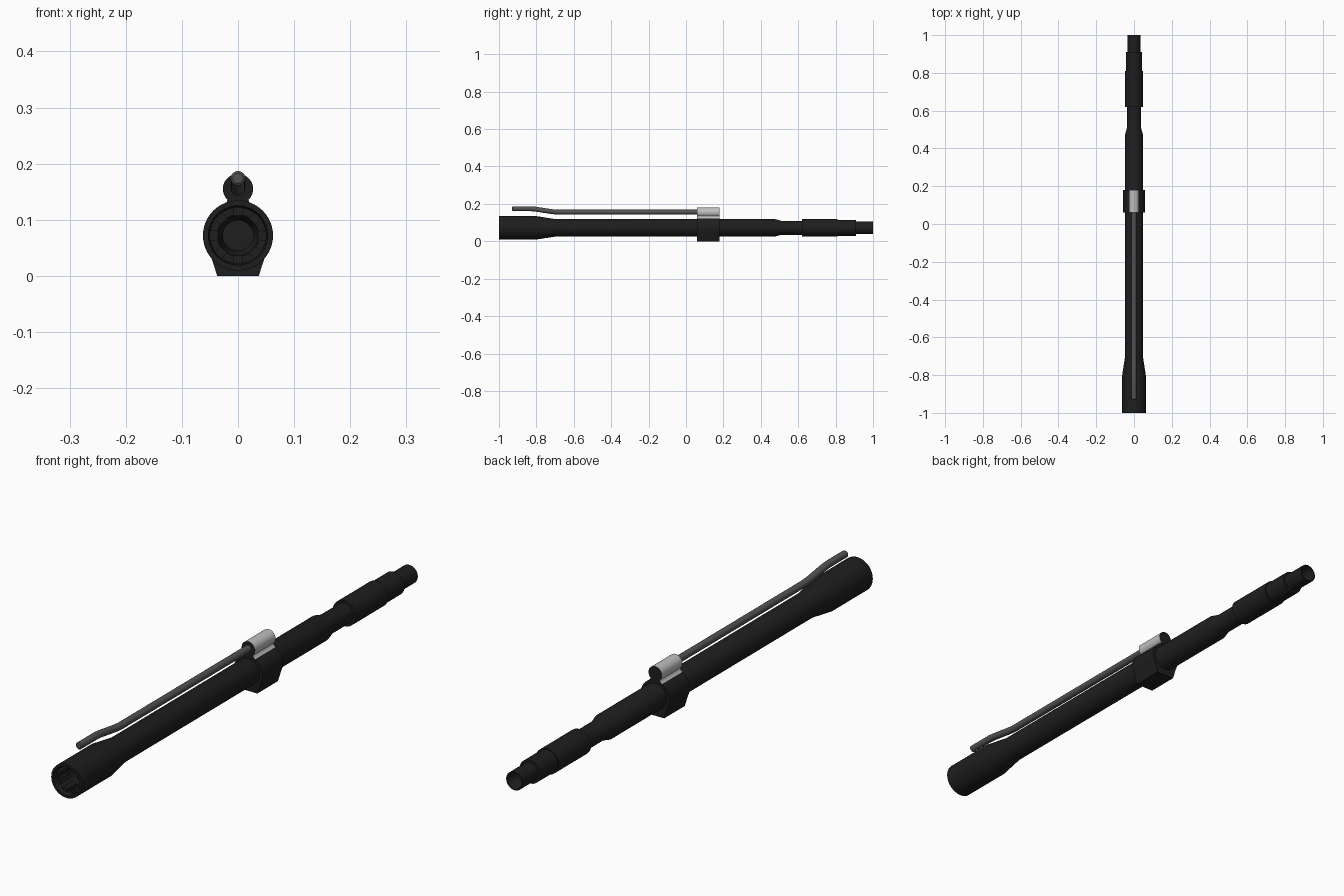
import bpy, bmesh, math

if "Cube" in bpy.data.objects:
    bpy.data.objects.remove(bpy.data.objects["Cube"])

CZ = 0.072  # height of the main axis


def material(name, v):
    m = bpy.data.materials.new(name)
    m.diffuse_color = (v, v, v, 1)
    m.use_nodes = True
    m.node_tree.nodes["Principled BSDF"].inputs["Base Color"].default_value = m.diffuse_color
    return m


BLACK = material("black steel", 0.013)
GREY = material("grey steel", 0.085)
SILVER = material("bright silver", 0.52)


def finish(name, bm, mats):
    bmesh.ops.recalc_face_normals(bm, faces=bm.faces)
    me = bpy.data.meshes.new(name)
    bm.to_mesh(me)
    bm.free()
    for m in mats:
        me.materials.append(m)
    ob = bpy.data.objects.new(name, me)
    bpy.context.collection.objects.link(ob)
    bpy.ops.object.select_all(action='DESELECT')
    ob.select_set(True)
    bpy.context.view_layer.objects.active = ob
    bpy.ops.object.shade_smooth_by_angle(angle=math.radians(30))
    return ob


def loft(name, rings, mat, n=48, closed=False):
    """Circles (y, radius, centre z) joined along y; closed makes a hollow tube."""
    bm = bmesh.new()
    loops = []
    for y, r, z in rings:
        loops.append([bm.verts.new((r * math.cos(2 * math.pi * i / n), y,
                                    z + r * math.sin(2 * math.pi * i / n))) for i in range(n)])
    pairs = list(zip(loops, loops[1:]))
    if closed:
        pairs.append((loops[-1], loops[0]))
    else:
        bm.faces.new(loops[0])
        bm.faces.new(loops[-1])
    for a, b in pairs:
        for i in range(n):
            j = (i + 1) % n
            bm.faces.new((a[i], a[j], b[j], b[i]))
    return finish(name, bm, [mat])


def prism(bm, pts, y0, y1):
    a = [bm.verts.new((x, y0, z)) for x, z in pts]
    b = [bm.verts.new((x, y1, z)) for x, z in pts]
    bm.faces.new(a)
    bm.faces.new(b)
    for i in range(len(pts)):
        j = (i + 1) % len(pts)
        bm.faces.new((a[i], a[j], b[j], b[i]))


def arc(cz, r, a0, a1, n):
    angles = [math.radians(a0 + (a1 - a0) * i / n) for i in range(n + 1)]
    return [(r * math.cos(a), cz + r * math.sin(a)) for a in angles]


# Stepped hollow tube, outside then inside
profile = [(-1, 0.0625), (-0.8, 0.0625), (-0.7, 0.047), (0.475, 0.047), (0.51, 0.037),
           (0.62, 0.037), (0.62, 0.047), (0.81, 0.047), (0.81, 0.043), (0.91, 0.043),
           (0.91, 0.034), (1, 0.034), (1, 0.029), (0.995, 0.027),
           (-0.84, 0.027), (-0.87, 0.036), (-0.87, 0.05), (-0.985, 0.05), (-1, 0.053)]
loft("main_tube", [(y, r, CZ) for y, r in profile], BLACK, closed=True)

# Ring of inner lugs at the wide end
bm = bmesh.new()
for k in range(8):
    a = 22.5 + 45 * k
    prism(bm, arc(CZ, 0.051, a - 13, a + 13, 4) + arc(CZ, 0.037, a + 11, a - 11, 4), -0.985, -0.93)
finish("inner_lugs", bm, [BLACK])

# Clamp block around the tube, with a bright rounded top
half = [(0.037, 0.0)] + arc(CZ, 0.058, -27, 62, 12) + [(0.021, 0.129)] + arc(0.155, 0.027, -46, 90, 14)
outline = half + [(-x, z) for x, z in reversed(half[:-1])]
bm = bmesh.new()
prism(bm, outline, 0.06, 0.18)
for f in bm.faces:
    if f.calc_center_median().z > 0.124 and abs(f.normal.y) < 0.5 and len(f.verts) == 4:
        f.material_index = 1
finish("clamp_block", bm, [BLACK, SILVER])

# Thin rod with a bent end
rod = [(-0.93, 0.009, 0.174), (-0.927, 0.013, 0.174), (-0.83, 0.013, 0.174), (-0.805, 0.013, 0.172),
       (-0.72, 0.013, 0.159), (-0.69, 0.013, 0.156), (0.1, 0.013, 0.156)]
loft("thin_rod", rod, GREY, n=24)
